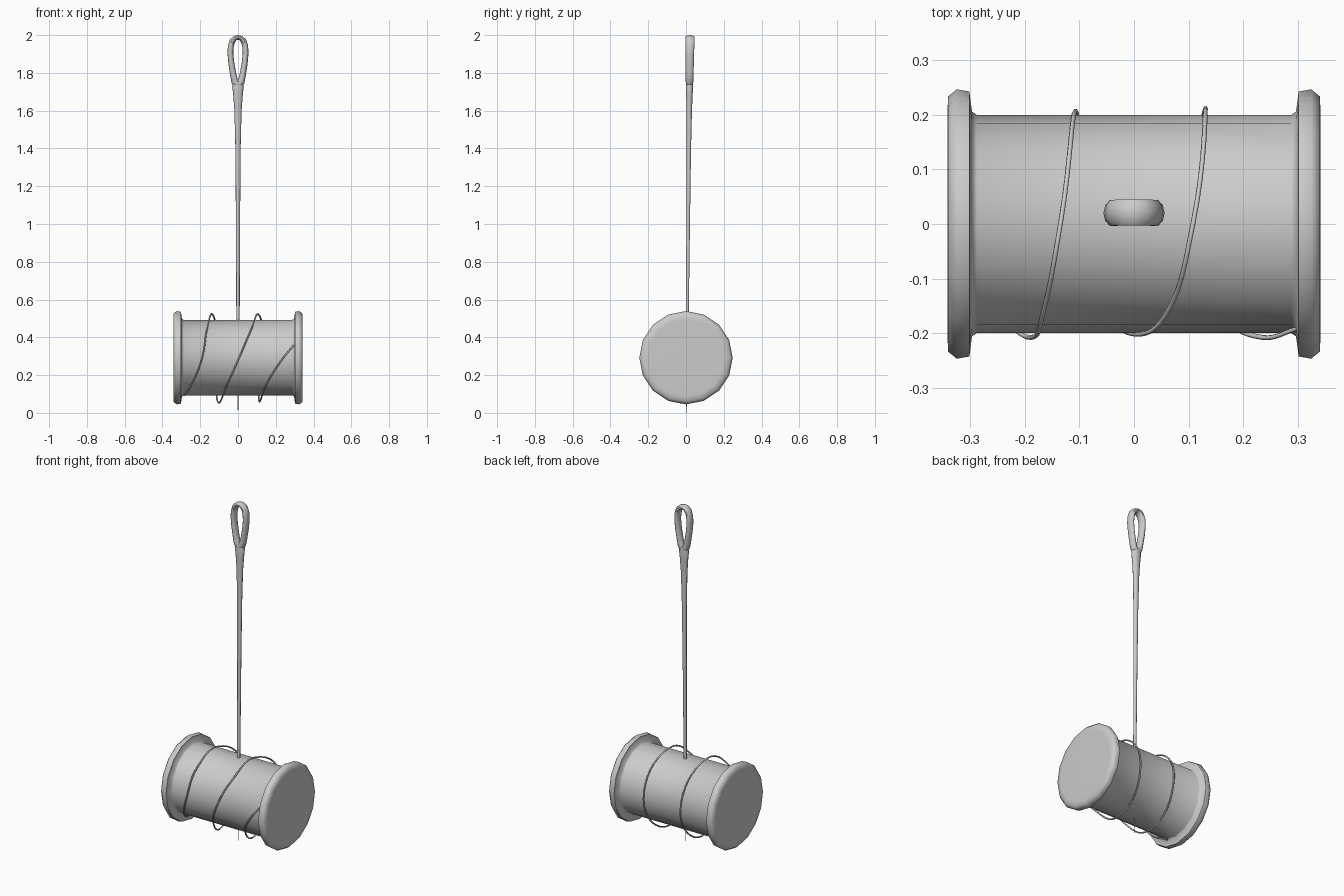
import bpy, bmesh, math
from mathutils import Vector

if "Cube" in bpy.data.objects:
    bpy.data.objects.remove(bpy.data.objects["Cube"])

CZ = 0.292  # height of the spool axis


def loft(name, rings, closed=False, angle=50):
    """Skin a list of equal-sized vertex rings into one smooth object."""
    bm = bmesh.new()
    vr = [[bm.verts.new(p) for p in r] for r in rings]
    n, m = len(vr), len(vr[0])
    for i in range(n if closed else n - 1):
        a, b = vr[i], vr[(i + 1) % n]
        for k in range(m):
            bm.faces.new((a[k], a[(k + 1) % m], b[(k + 1) % m], b[k]))
    if not closed:
        bm.faces.new(vr[0])
        bm.faces.new(vr[-1])
    bmesh.ops.recalc_face_normals(bm, faces=bm.faces)
    me = bpy.data.meshes.new(name)
    bm.to_mesh(me)
    bm.free()
    ob = bpy.data.objects.new(name, me)
    bpy.context.collection.objects.link(ob)
    bpy.ops.object.select_all(action='DESELECT')
    ob.select_set(True)
    bpy.context.view_layer.objects.active = ob
    bpy.ops.object.shade_smooth_by_angle(angle=math.radians(angle))
    return ob


# Spool: half profile (x, radius) mirrored, turned around the x axis
half = [(-0.342, 0.205), (-0.341, 0.234), (-0.325, 0.247), (-0.302, 0.243),
        (-0.297, 0.206), (-0.288, 0.2)]
profile = half + [(-x, r) for x, r in reversed(half)]
SIDES = 16
loft("spool", [[(x, r * math.cos(k * math.tau / SIDES), CZ + r * math.sin(k * math.tau / SIDES))
                for k in range(SIDES)] for x, r in profile], angle=60)


def lean(z):
    return 0.002 + 0.0095 * z


def section(outer, inner, depth, sides=10):
    """Elliptical ring spanning two points of the front outline."""
    o, i = Vector(outer), Vector(inner)
    c, h = (o + i) / 2, (o - i) / 2
    ring = []
    for k in range(sides):
        t = k * math.tau / sides
        p = c + h * math.cos(t)
        ring.append((p.x, lean(p.y) + depth * math.sin(t), p.y))
    return ring


# Needle shaft: (z, half width, half depth)
shaft = [(0.0, 0.001, 0.001), (0.09, 0.003, 0.003), (0.3, 0.007, 0.006), (0.5, 0.009, 0.008),
         (1.0, 0.011, 0.010), (1.4, 0.014, 0.012), (1.6, 0.019, 0.015),
         (1.68, 0.025, 0.018), (1.73, 0.031, 0.020), (1.755, 0.022, 0.018)]
loft("needle_shaft", [section((w, z), (-w, z), d) for z, w, d in shaft])

# Needle eye: outer and inner outline of one side, mirrored into a closed loop
side = [((0.034, 1.745), (0.002, 1.767), 0.021), ((0.042, 1.79), (0.010, 1.80), 0.022),
        ((0.051, 1.85), (0.020, 1.855), 0.023), ((0.056, 1.905), (0.025, 1.905), 0.024),
        ((0.053, 1.945), (0.023, 1.937), 0.025), ((0.042, 1.978), (0.017, 1.959), 0.025),
        ((0.023, 1.995), (0.009, 1.972), 0.025)]
mirrored = [((-o[0], o[1]), (-i[0], i[1]), d) for o, i, d in reversed(side)]
loop = [((0, 1.71), (0, 1.762), 0.019)] + side + [((0, 2.0), (0, 1.976), 0.025)] + mirrored
loft("needle_eye", [section(*s) for s in loop], closed=True)

# Thread: loose winding, points (x, y, z)
path = [(-0.285, -0.06, 0.092), (-0.245, -0.155, 0.15), (-0.19, -0.208, 0.29),
        (-0.165, -0.155, 0.44), (-0.135, 0.0, 0.522), (-0.107, 0.207, 0.29),
        (-0.104, 0.0, 0.055), (-0.057, -0.15, 0.15), (0.005, -0.202, 0.29),
        (0.065, -0.155, 0.43), (0.108, 0.0, 0.522), (0.131, 0.212, 0.29),
        (0.112, 0.0, 0.06), (0.155, -0.155, 0.16), (0.235, -0.208, 0.285), (0.305, -0.19, 0.37)]
cu = bpy.data.curves.new("thread", 'CURVE')
cu.dimensions = '3D'
cu.bevel_depth = 0.0045
cu.bevel_resolution = 1
cu.resolution_u = 8
cu.use_fill_caps = True
sp = cu.splines.new('BEZIER')
sp.bezier_points.add(len(path) - 1)
for bp, co in zip(sp.bezier_points, path):
    bp.co = co
    bp.handle_left_type = bp.handle_right_type = 'AUTO'
bpy.context.collection.objects.link(bpy.data.objects.new("thread", cu))
